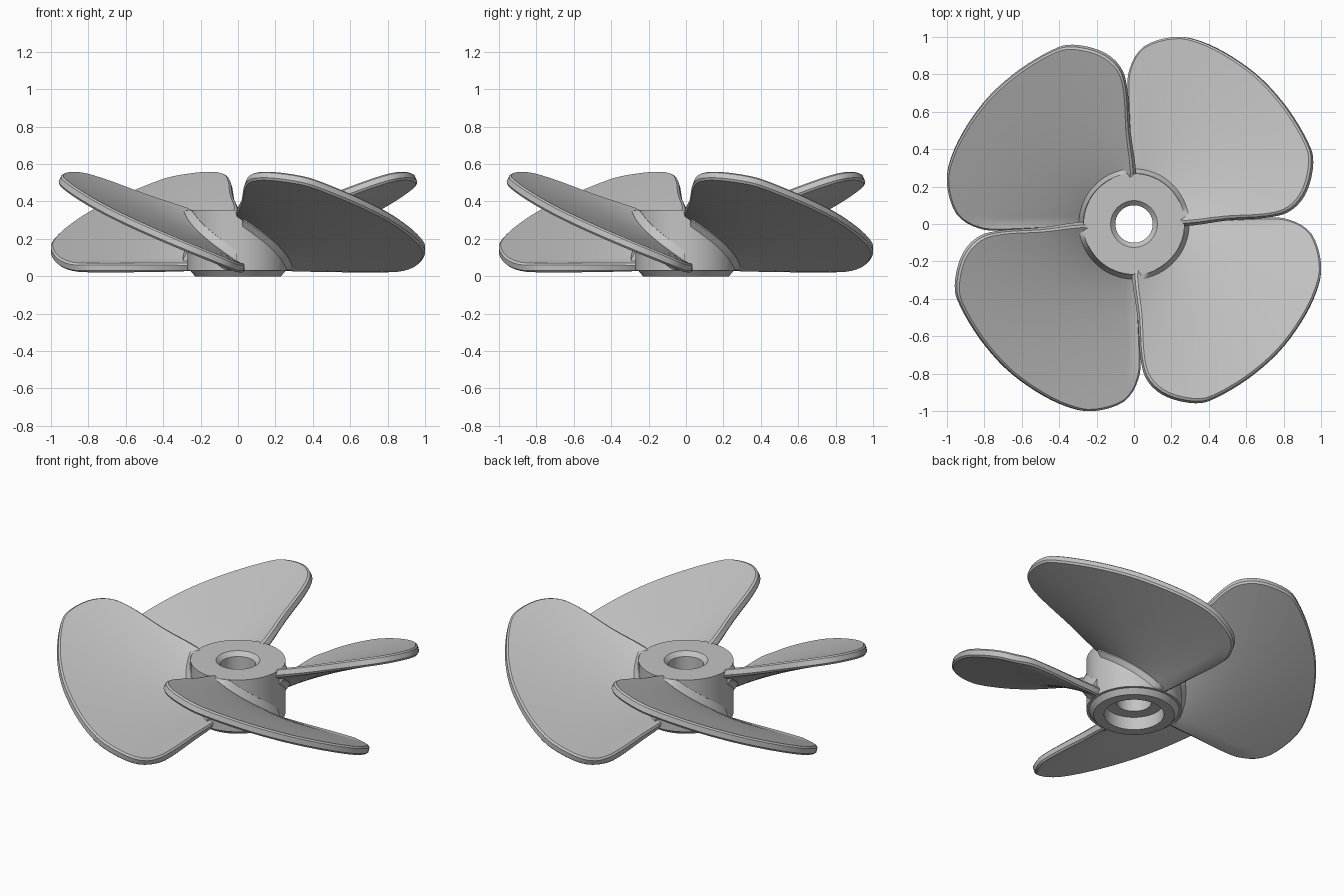
import bpy, bmesh
from math import sin, cos, pi, atan2, hypot, radians
from mathutils import Vector

cube = bpy.data.objects.get("Cube")
if cube:
    bpy.data.objects.remove(cube, do_unlink=True)

grey = bpy.data.materials.new("metal grey")
grey.use_nodes = True
tone = (0.55, 0.55, 0.55, 1)
grey.diffuse_color = tone
grey.node_tree.nodes["Principled BSDF"].inputs["Base Color"].default_value = tone


def make_mesh(name, verts, faces):
    mesh = bpy.data.meshes.new(name)
    mesh.from_pydata(verts, [], faces)
    bm = bmesh.new()
    bm.from_mesh(mesh)
    bmesh.ops.recalc_face_normals(bm, faces=bm.faces)
    bm.to_mesh(mesh)
    bm.free()
    mesh.materials.append(grey)
    return mesh


def add_object(name, mesh, turn=0):
    obj = bpy.data.objects.new(name, mesh)
    bpy.context.collection.objects.link(obj)
    obj.rotation_euler.z = turn
    return obj


def smooth(obj, angle=30):
    bpy.ops.object.select_all(action='DESELECT')
    obj.select_set(True)
    bpy.context.view_layer.objects.active = obj
    bpy.ops.object.shade_smooth_by_angle(angle=radians(angle))


def pitch(x, y):
    """Height of the twisted blade surface, low along +y and high along +x."""
    r = hypot(x, y)
    a = max(atan2(x, y), 0)
    blend = 0.2 * r
    rise = a / (pi / 2) * (1 - blend) + sin(a) * blend
    return 0.045 + (0.2 + 0.375 * r) * rise


def rounded(points, steps):
    """Closed smooth curve through the points."""
    result = []
    n = len(points)
    for i in range(n):
        a, b, c, d = (Vector(points[(i + k) % n]) for k in (-1, 0, 1, 2))
        for k in range(steps):
            t = k / steps
            result.append(b + (c - a) * t / 2 + (a * 2 - b * 5 + c * 4 - d) * t * t / 2
                          + (b * 3 - a - c * 3 + d) * t ** 3 / 2)
    return result


# Hub: lathed profile with chamfered bore, bottom recess and flange
profile = [(.125, .355), (.27, .355), (.27, .03), (.255, .03), (.23, 0),
           (.17, 0), (.17, .08), (.1, .08), (.1, .33)]
SEG, P = 64, len(profile)
verts = [(r * cos(2 * pi * i / SEG), r * sin(2 * pi * i / SEG), z)
         for i in range(SEG) for r, z in profile]
faces = [(i * P + j, i * P + (j + 1) % P,
          (i + 1) % SEG * P + (j + 1) % P, (i + 1) % SEG * P + j)
         for i in range(SEG) for j in range(P)]
smooth(add_object("hub", make_mesh("hub", verts, faces)))

# Blade: rounded outline filled with rings and lifted onto the twisted surface
outline = rounded([(.0, .23), (-.02, .45), (-.035, .7), (-.02, .83), (.06, .95),
                   (.22, 1), (.36, .975), (.52, .895), (.68, .775), (.82, .615),
                   (.925, .44), (.953, .33), (.92, .18), (.84, .08), (.72, .04),
                   (.5, .025), (.23, .0), (.18, .11), (.11, .18)], 4)
centre = Vector((.42, .42))
N, RINGS = len(outline), 12
verts = [(*centre, pitch(*centre))]
for k in range(1, RINGS + 1):
    for p in outline:
        q = centre.lerp(p, k / RINGS)
        verts.append((*q, pitch(*q)))
faces = [(0, 1 + i, 1 + (i + 1) % N) for i in range(N)]
for k in range(RINGS - 1):
    a, b = 1 + k * N, 1 + (k + 1) * N
    faces += [(a + i, b + i, b + (i + 1) % N, a + (i + 1) % N) for i in range(N)]
first = add_object("blade_1", make_mesh("blade", verts, faces))
solid = first.modifiers.new("thickness", 'SOLIDIFY')
solid.thickness, solid.offset = 0.05, 0
bevel = first.modifiers.new("edge chamfer", 'BEVEL')
bevel.width, bevel.segments = 0.01, 1
bevel.limit_method, bevel.angle_limit = 'ANGLE', radians(60)

# Apply the thickness so that the rim edges can be kept sharp
solid_mesh = bpy.data.meshes.new_from_object(
    first.evaluated_get(bpy.context.evaluated_depsgraph_get()))
first.modifiers.clear()
first.data = solid_mesh
smooth(first)

# Root collar: spiral band thickening the joint between blade and hub
section = [(.24, .085), (.272, .085), (.295, .04), (.295, -.03), (.265, -.07), (.24, -.07)]
STEPS, S = 24, len(section)
verts = []
for i in range(STEPS + 1):
    a = pi / 2 * (i / STEPS) * .93 + .02
    x, y = sin(a), cos(a)
    for r, dz in section:
        z = pitch(x * .27, y * .27) + dz
        verts.append((x * r, y * r, min(max(z, .032), .354)))
faces = [(i * S + j, i * S + (j + 1) % S, (i + 1) * S + (j + 1) % S, (i + 1) * S + j)
         for i in range(STEPS) for j in range(S)]
faces += [tuple(range(S)), tuple(STEPS * S + j for j in range(S))]
collar = make_mesh("root_collar", verts, faces)

# Four blades with their collars around the hub
for n in range(4):
    if n:
        add_object(f"blade_{n + 1}", solid_mesh, n * pi / 2)
    smooth(add_object(f"root_collar_{n + 1}", collar, n * pi / 2))
